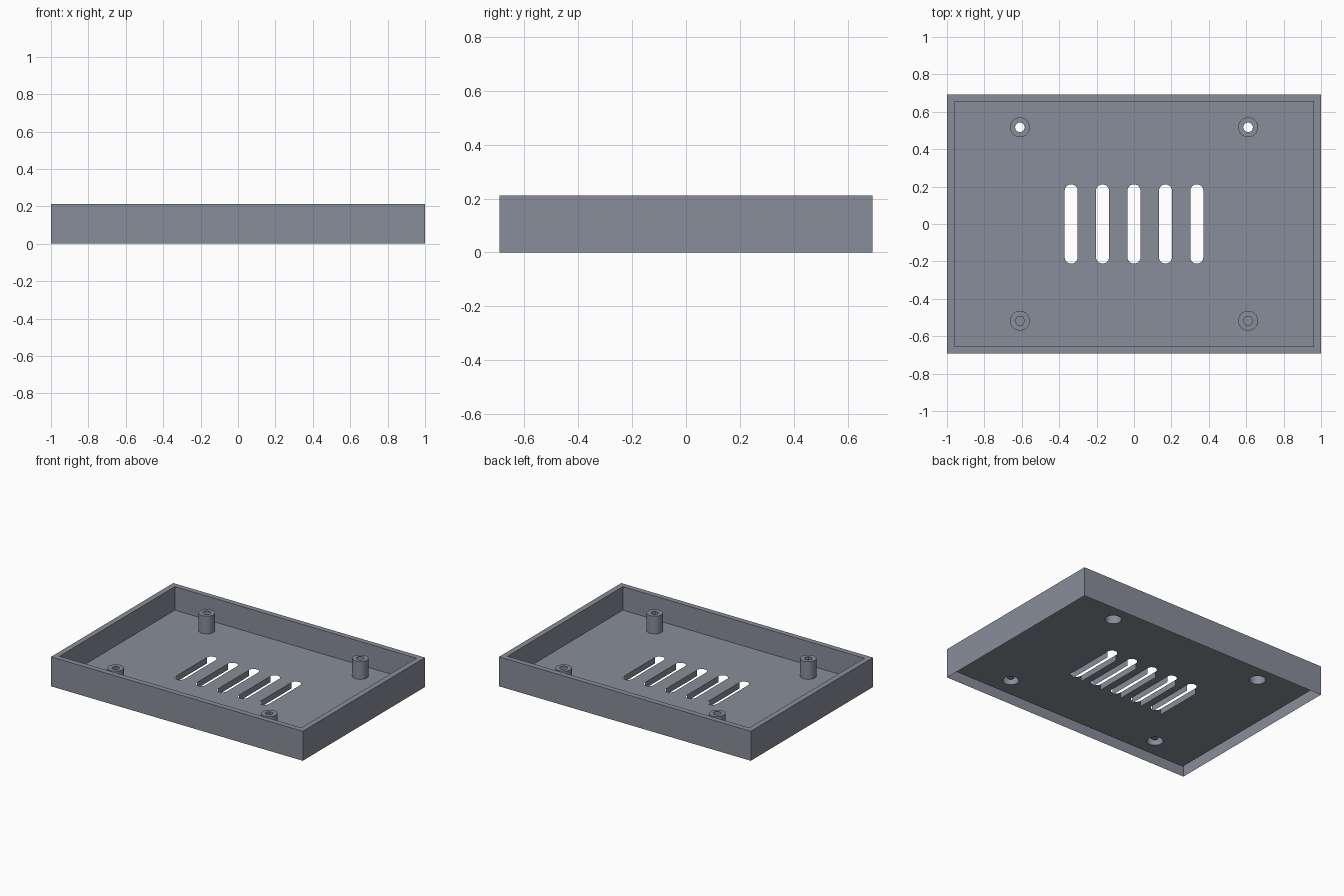
import bpy
import bmesh
from math import pi, cos, sin

cube = bpy.data.objects.get("Cube")
if cube:
    bpy.data.objects.remove(cube, do_unlink=True)

HX, HY, HEIGHT = 1.0, 0.693, 0.212
INNER_X, INNER_Y, FLOOR = 0.96, 0.654, 0.043
POST_TOP, POST_R, HOLE_R = 0.17, 0.053, 0.026
POST_X, POST_Y = 0.61, 0.517
SLOT_R, SLOT_HALF = 0.035, 0.212

grey = bpy.data.materials.new("slate grey")
grey.use_nodes = True
grey.diffuse_color = (0.25, 0.27, 0.32, 1)
grey.node_tree.nodes["Principled BSDF"].inputs["Base Color"].default_value = grey.diffuse_color


def rectangle(hx, hy):
    return [(-hx, -hy), (hx, -hy), (hx, hy), (-hx, hy)]


def circle(x, y, r, n):
    return [(x + r * cos(2 * pi * i / n), y + r * sin(2 * pi * i / n)) for i in range(n)]


def slot(x, n=12):
    """Slot outline along y with rounded ends."""
    upper = [(x + SLOT_R * cos(pi * i / n), SLOT_HALF - SLOT_R + SLOT_R * sin(pi * i / n))
             for i in range(n + 1)]
    return upper + [(2 * x - px, -py) for px, py in upper]


def fill(bm, outlines, z):
    """Flat sheet bounded by the first outline, with the others as holes."""
    edges = []
    for outline in outlines:
        verts = [bm.verts.new((x, y, z)) for x, y in outline]
        edges += [bm.edges.new((verts[i - 1], verts[i])) for i in range(len(verts))]
    bmesh.ops.triangle_fill(bm, edges=edges, use_beauty=True, normal=(0, 0, 1))


def wall(bm, points, z0, z1, closed=True):
    """Upright sheet following the points."""
    low = [bm.verts.new((x, y, z0)) for x, y in points]
    high = [bm.verts.new((x, y, z1)) for x, y in points]
    for i in range(0 if closed else 1, len(points)):
        bm.faces.new((low[i - 1], low[i], high[i], high[i - 1]))


def finish(bm, name):
    bmesh.ops.remove_doubles(bm, verts=bm.verts, dist=0.0001)
    bmesh.ops.recalc_face_normals(bm, faces=bm.faces)
    mesh = bpy.data.meshes.new(name)
    bm.to_mesh(mesh)
    bm.free()
    mesh.materials.append(grey)
    obj = bpy.data.objects.new(name, mesh)
    bpy.context.collection.objects.link(obj)
    return obj


slots = [i * 0.168 for i in range(-2, 3)]
posts = {"back_left": (POST_X, POST_Y), "back_right": (-POST_X, POST_Y),
         "front_left": (POST_X, -POST_Y), "front_right": (-POST_X, -POST_Y)}
outer, inner = rectangle(HX, HY), rectangle(INNER_X, INNER_Y)

# Hollow tray shell, open underneath, with vent slots and post openings
bm = bmesh.new()
wall(bm, outer, 0, HEIGHT)
fill(bm, [outer, inner], HEIGHT)
wall(bm, inner, FLOOR, HEIGHT)
openings = [slot(x) for x in slots] + [circle(x, y, POST_R, 32) for x, y in posts.values()]
fill(bm, [inner] + openings, FLOOR)
finish(bm, "tray")

# Straight side walls hanging below each vent slot
bm = bmesh.new()
end = SLOT_HALF - SLOT_R
for x in slots:
    for side in (-SLOT_R, SLOT_R):
        wall(bm, [(x + side, -end), (x + side, end)], 0, FLOOR, closed=False)
finish(bm, "slot_walls")

# Hollow screw posts: open at the back, with a blind bore at the front
for name, (x, y) in posts.items():
    bm = bmesh.new()
    ring = circle(x, y, POST_R, 32)
    front = y < 0
    hole = circle(x, y, HOLE_R, 6 if front else 12)
    wall(bm, ring, FLOOR, POST_TOP)
    fill(bm, [ring, hole], POST_TOP)
    if front:
        wall(bm, hole, 0.065, POST_TOP)
        fill(bm, [hole], 0.065)
    post = finish(bm, name + "_post")
    bpy.ops.object.select_all(action='DESELECT')
    post.select_set(True)
    bpy.context.view_layer.objects.active = post
    bpy.ops.object.shade_smooth_by_angle(angle=pi / 6)
